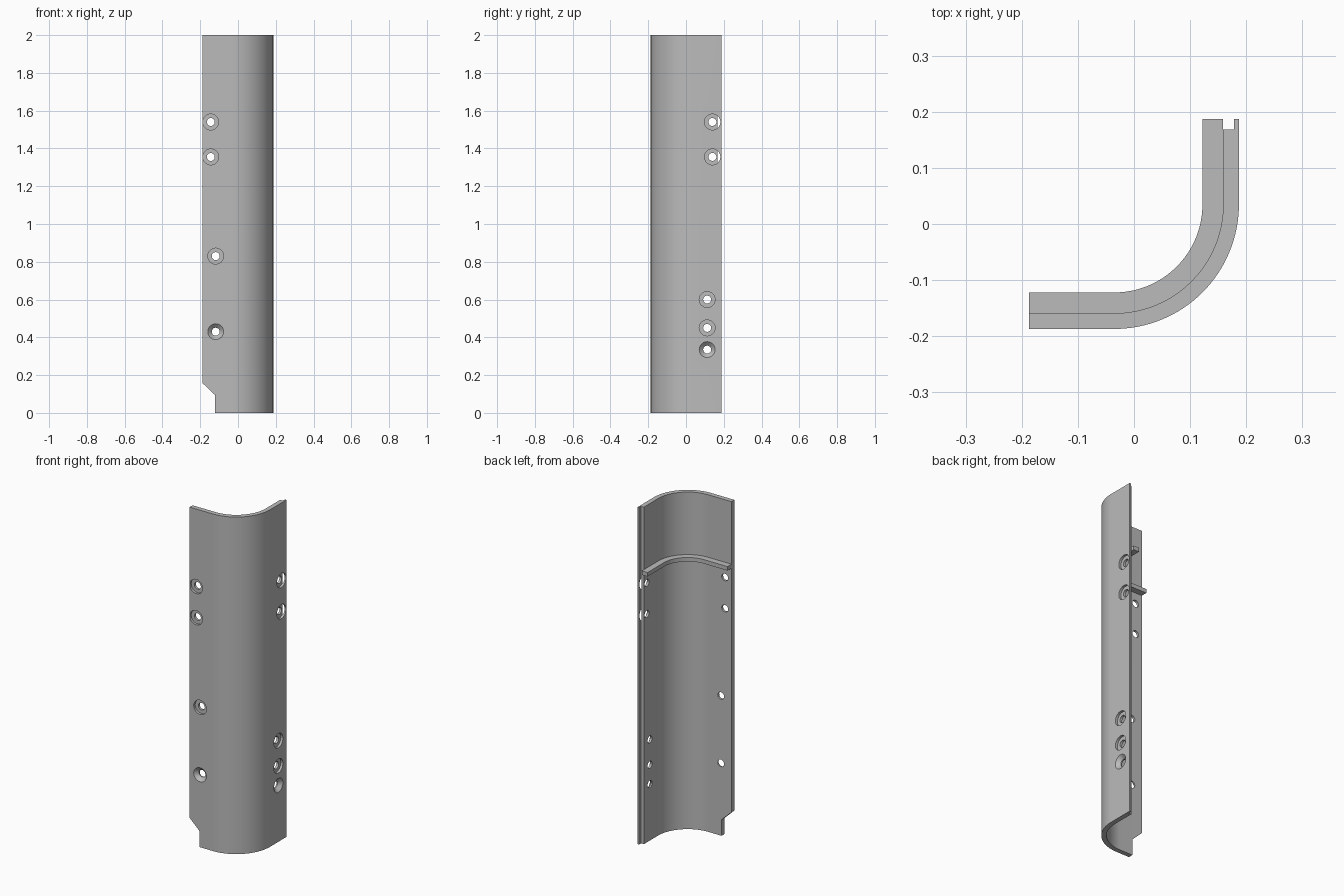
import bpy, bmesh, math
from mathutils import Matrix, Vector

cube = bpy.data.objects.get("Cube")
if cube:
    bpy.data.objects.remove(cube, do_unlink=True)

grey = bpy.data.materials.new("plain grey")
grey.use_nodes = True
grey.diffuse_color = (0.5, 0.5, 0.5, 1)
grey.node_tree.nodes["Principled BSDF"].inputs["Base Color"].default_value = (0.5, 0.5, 0.5, 1)

HALF = 0.187      # half width of the corner guard
WALL = 0.028      # sheet thickness
BEND = 0.222      # outer bend radius
SHIFT = BEND - HALF


def new_object(name, bm):
    bmesh.ops.recalc_face_normals(bm, faces=bm.faces)
    mesh = bpy.data.meshes.new(name)
    bm.to_mesh(mesh)
    bm.free()
    mesh.materials.append(grey)
    obj = bpy.data.objects.new(name, mesh)
    bpy.context.collection.objects.link(obj)
    return obj


def prism(name, points, direction):
    """Extrude a closed outline of 3D points."""
    bm = bmesh.new()
    face = bm.faces.new([bm.verts.new(p) for p in points])
    moved = bmesh.ops.extrude_face_region(bm, geom=[face])["geom"]
    verts = [v for v in moved if isinstance(v, bmesh.types.BMVert)]
    bmesh.ops.translate(bm, verts=verts, vec=direction)
    return new_object(name, bm)


def bend_line(inset, steps=32):
    """Corner curve at a given depth below the outer surface."""
    r = BEND - inset
    line = [(-HALF, inset - HALF)]
    for i in range(steps + 1):
        a = -math.pi / 2 * (1 - i / steps)
        line.append((r * math.cos(a) - SHIFT, r * math.sin(a) + SHIFT))
    return line + [(HALF - inset, HALF)]


def activate(obj):
    bpy.ops.object.select_all(action="DESELECT")
    obj.select_set(True)
    bpy.context.view_layer.objects.active = obj


def cut(obj, cutter):
    mod = obj.modifiers.new("cut", "BOOLEAN")
    mod.operation = "DIFFERENCE"
    mod.solver = "EXACT"
    mod.object = cutter
    activate(obj)
    bpy.ops.object.modifier_apply(modifier=mod.name)
    bpy.data.objects.remove(cutter, do_unlink=True)


def add_lathe(bm, rings, matrix, sides=32):
    """Closed solid from (radius, height) rings along local z."""
    loops = []
    for r, h in rings:
        angles = [2 * math.pi * i / sides for i in range(sides)]
        loops.append([bm.verts.new(matrix @ Vector((r * math.cos(a), r * math.sin(a), h)))
                      for a in angles])
    for low, high in zip(loops, loops[1:]):
        for i in range(sides):
            j = (i + 1) % sides
            bm.faces.new((low[i], low[j], high[j], high[i]))
    bm.faces.new(loops[0])
    bm.faces.new(loops[-1])


# Bent sheet with a rebate along its back edge
inner = bend_line(WALL)
inner[-1] = (HALF - WALL, HALF - 0.019)
outline = bend_line(0) + [(HALF - 0.009, HALF), (HALF - 0.009, HALF - 0.019)] + inner[::-1]
shell = prism("bent_shell", [(x, y, 0) for x, y in outline], (0, 0, 2))

# Chamfered notch at the lower front corner
notch = [(-0.3, -0.3, -0.1), (-0.122, -0.3, -0.1), (-0.122, -0.3, 0.095),
         (-HALF, -0.3, 0.157), (-0.3, -0.3, 0.264)]
cut(shell, prism("notch_cutter", notch, (0, 0.25, 0)))

# Screw holes: stepped or conical seats
stepped = [(0.042, 0.03), (0.042, -0.014), (0.021, -0.014), (0.021, -0.06)]
conical = [(0.042, 0.03), (0.042, 0), (0.021, -0.02), (0.021, -0.06)]
front_holes = [(-0.144, 1.54, stepped), (-0.144, 1.355, stepped),
               (-0.118, 0.83, stepped), (-0.118, 0.43, conical)]
side_holes = [(0.14, 1.54, stepped), (0.14, 1.355, stepped), (0.112, 0.6, stepped),
              (0.112, 0.45, stepped), (0.112, 0.335, conical)]
bm = bmesh.new()
for x, z, rings in front_holes:
    add_lathe(bm, rings, Matrix.Translation((x, -HALF, z)) @ Matrix.Rotation(math.pi / 2, 4, "X"))
for y, z, rings in side_holes:
    add_lathe(bm, rings, Matrix.Translation((HALF, y, z)) @ Matrix.Rotation(math.pi / 2, 4, "Y"))
cut(shell, new_object("hole_cutters", bm))

# Inner stop rib following the bend
rib_outline = bend_line(WALL) + bend_line(0.065)[::-1]
rib = prism("inner_rib", [(x, y, 1.605) for x, y in rib_outline], (0, 0, 0.024))

for obj in (shell, rib):
    activate(obj)
    bpy.ops.object.shade_smooth_by_angle(angle=math.radians(30))
